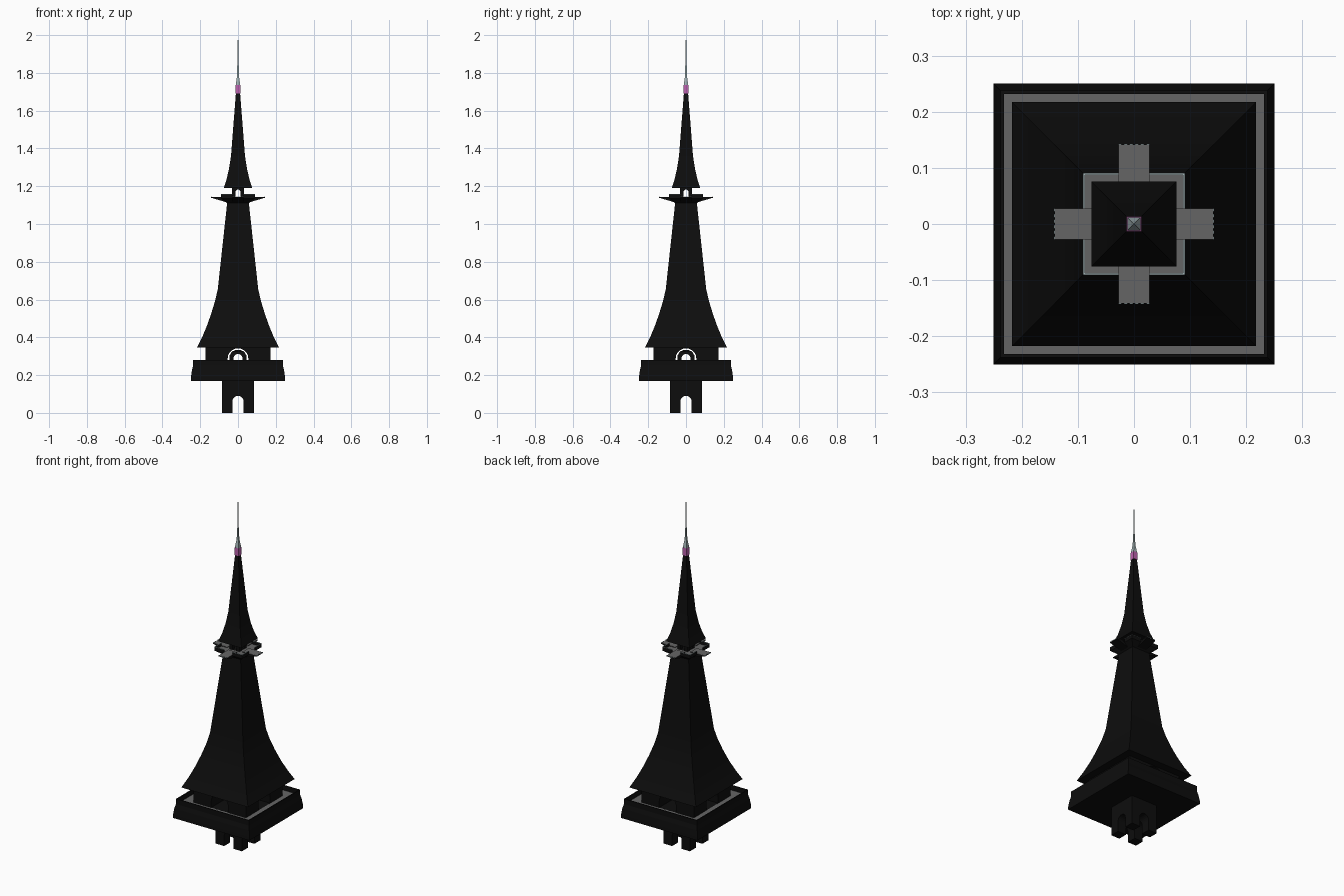
import bpy, bmesh, math
from mathutils import Matrix

if "Cube" in bpy.data.objects:
    bpy.data.objects.remove(bpy.data.objects["Cube"])


def material(name, rgb):
    m = bpy.data.materials.new(name)
    m.diffuse_color = (*rgb, 1)
    m.use_nodes = True
    m.node_tree.nodes["Principled BSDF"].inputs["Base Color"].default_value = m.diffuse_color
    return m


DARK = material("dark", (0.004, 0.004, 0.004))
FLOOR = material("floor_grey", (0.13, 0.13, 0.13))
PALE = material("pale_steel", (0.36, 0.45, 0.46))
PINK = material("pink", (0.5, 0.12, 0.42))


def finish(name, bm, mat, turn=0):
    bmesh.ops.recalc_face_normals(bm, faces=bm.faces)
    bm.transform(Matrix.Rotation(turn * math.pi / 2, 4, 'Z'))
    me = bpy.data.meshes.new(name)
    bm.to_mesh(me)
    bm.free()
    ob = bpy.data.objects.new(name, me)
    if mat:
        me.materials.append(mat)
    bpy.context.collection.objects.link(ob)
    return ob


def loft(name, profile, mat=DARK):
    """Square tower section from (half width, z) pairs."""
    bm = bmesh.new()
    rings = [[bm.verts.new((sx * r, sy * r, z)) for sx, sy in
              ((-1, -1), (1, -1), (1, 1), (-1, 1))] for r, z in profile]
    for a, b in zip(rings, rings[1:]):
        for i in range(4):
            j = (i + 1) % 4
            bm.faces.new((a[i], a[j], b[j], b[i]))
    bm.faces.new(rings[0])
    bm.faces.new(rings[-1])
    return finish(name, bm, mat)


def prism(name, pts, y0, y1, mat=DARK, turn=0):
    """Outline in x-z, extruded from y0 to y1, turned about z."""
    bm = bmesh.new()
    a = [bm.verts.new((x, y0, z)) for x, z in pts]
    b = [bm.verts.new((x, y1, z)) for x, z in pts]
    for i in range(len(pts)):
        j = (i + 1) % len(pts)
        bm.faces.new((a[i], a[j], b[j], b[i]))
    bm.faces.new(a)
    bm.faces.new(b)
    return finish(name, bm, mat, turn)


def rect(x0, x1, z0, z1):
    return [(x0, z0), (x1, z0), (x1, z1), (x0, z1)]


def cut_arches(ob, w, z0, top):
    """Cut crossing arched passages through an object."""
    arch = [(-w, z0), (w, z0)] + [
        (w * math.cos(t * math.pi / 10), top - w + w * math.sin(t * math.pi / 10))
        for t in range(11)]
    for turn in (0, 1):
        c = prism("cutter", arch, -0.4, 0.4, None, turn)
        c.hide_render = True
        m = ob.modifiers.new("arch", 'BOOLEAN')
        m.operation, m.solver, m.object = 'DIFFERENCE', 'EXACT', c
        bpy.context.view_layer.objects.active = ob
        bpy.ops.object.modifier_apply(modifier=m.name)
        bpy.data.objects.remove(c)


# Base with four corner legs
cut_arches(loft("base_legs", [(0.086, 0), (0.086, 0.172)]), 0.03, -0.05, 0.09)

# Lower terrace with flared parapet and grey floor
loft("terrace", [(0.25, 0.17), (0.249, 0.19), (0.244, 0.225), (0.238, 0.25),
                 (0.238, 0.28), (0.232, 0.28), (0.232, 0.25)])
loft("terrace_floor", [(0.2315, 0.249), (0.2315, 0.252)], FLOOR)

# Lower room and the small domed core inside it
cut_arches(loft("lower_room", [(0.171, 0.252), (0.171, 0.347)]), 0.055, 0.2522, 0.342)
cut_arches(loft("inner_core", [(0.044, 0.252), (0.044, 0.305), (0.032, 0.325),
                               (0.012, 0.333)]), 0.024, 0.2522, 0.312)

# Tall flared main roof
loft("main_roof", [(0.217, 0.345), (0.19, 0.40), (0.165, 0.46), (0.142, 0.525),
                   (0.122, 0.59), (0.107, 0.655), (0.057, 1.115)])

# Upper deck, its four arms, rails and posts
loft("upper_deck", [(0.057, 1.11), (0.09, 1.136)])
loft("upper_deck_floor", [(0.0895, 1.136), (0.0895, 1.14)], FLOOR)
for k in range(4):
    prism("deck_arm", [(0.05, 1.112), (0.085, 1.122), (0.142, 1.139), (0.142, 1.142),
                       (0.05, 1.142)], -0.028, 0.028, DARK, k)
    prism("arm_floor", rect(0.05, 0.141, 1.142, 1.1435), -0.0275, 0.0275, FLOOR, k)
    for s in (-1, 1):
        y0, y1 = sorted((s * 0.028, s * 0.09))
        prism("deck_rail", rect(0.087, 0.09, 1.136, 1.157), y0, y1, DARK, k)
        prism("rail_cap", rect(0.087, 0.0905, 1.157, 1.159), y0, y1, PALE, k)
    for i in range(6):
        y = -0.025 + i * 0.01
        prism("arm_post", rect(0.1405, 0.143, 1.142, 1.146), y - 0.003, y + 0.003, PALE, k)

# Lantern room, upper roof and spire
cut_arches(loft("lantern_room", [(0.033, 1.14), (0.033, 1.192)]), 0.013, 1.1402, 1.182)
loft("upper_roof", [(0.076, 1.19), (0.061, 1.235), (0.048, 1.29), (0.037, 1.36),
                    (0.011, 1.695)])
loft("spire_collar", [(0.013, 1.69), (0.013, 1.735)], PINK)
loft("spire", [(0.012, 1.735), (0.005, 1.785), (0.004, 1.84), (0.0028, 1.85),
               (0.001, 2.0)], PALE)
